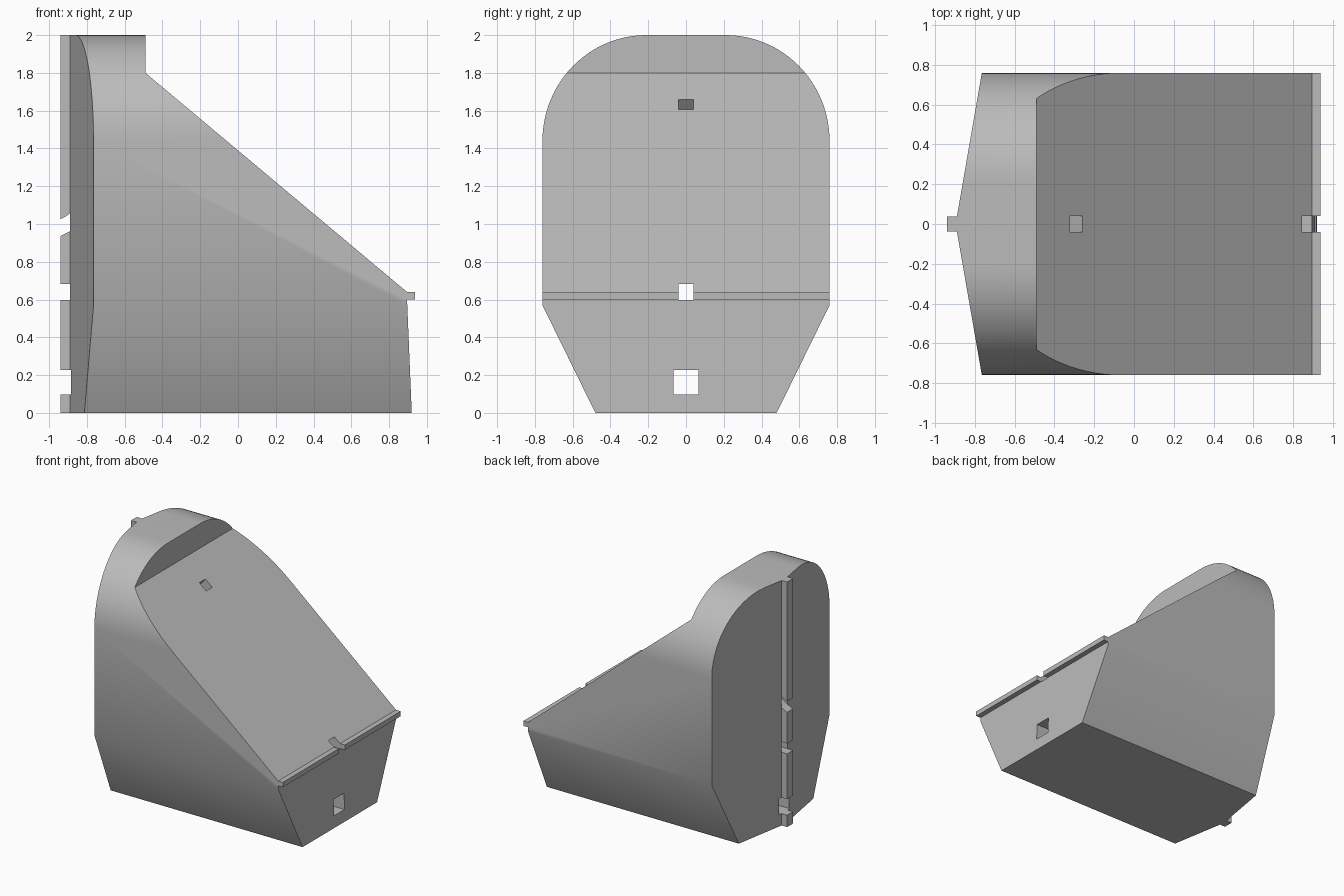
import bpy, bmesh, math
from mathutils import Vector
from mathutils.geometry import interpolate_bezier

if "Cube" in bpy.data.objects:
    bpy.data.objects.remove(bpy.data.objects["Cube"], do_unlink=True)

grey = bpy.data.materials.new("mid grey")
grey.use_nodes = True
colour = (0.5, 0.5, 0.5, 1)
grey.diffuse_color = colour
grey.node_tree.nodes["Principled BSDF"].inputs["Base Color"].default_value = colour


def prism(name, outline, axis, low, high):
    """Extrude a closed outline along one axis (0 = x, 1 = y, 2 = z)."""
    def place(p, depth):
        co = list(p)
        co.insert(axis, depth)
        return co
    bm = bmesh.new()
    face = bm.faces.new([bm.verts.new(place(p, low)) for p in outline])
    made = bmesh.ops.extrude_face_region(bm, geom=[face])["geom"]
    for v in made:
        if isinstance(v, bmesh.types.BMVert):
            v.co[axis] = high
    bmesh.ops.recalc_face_normals(bm, faces=bm.faces)
    mesh = bpy.data.meshes.new(name)
    bm.to_mesh(mesh)
    bm.free()
    mesh.materials.append(grey)
    obj = bpy.data.objects.new(name, mesh)
    bpy.context.collection.objects.link(obj)
    return obj


def combine(obj, tool, operation):
    mod = obj.modifiers.new(operation.lower(), "BOOLEAN")
    mod.operation, mod.solver, mod.object = operation, "EXACT", tool
    bpy.context.view_layer.objects.active = obj
    bpy.ops.object.modifier_apply(modifier=mod.name)
    bpy.data.objects.remove(tool, do_unlink=True)


# Cross-section: tapered foot, upright sides, rounded shoulders
half = [(0.48, 0), (0.76, 0.57)]
for i in range(25):
    a = math.radians(90 * i / 24)
    half.append((0.21 + 0.55 * math.cos(a), 1.44 + 0.56 * math.sin(a)))
section = half + [(-y, z) for y, z in reversed(half)]
body = prism("wedge_body", section, 0, -1.2, 1.2)

# Side outline: high back, long slope, thin front ledge
side = [(-1.1, -0.2), (0.928, -0.2), (0.895, 0.6), (0.937, 0.6), (0.937, 0.64),
        (0.895, 0.64), (-0.49, 1.8), (-0.49, 2.2), (-1.1, 2.2)]
combine(body, prism("side_outline", side, 1, -1, 1), "INTERSECT")

# Plan outline: shallow pointed back carrying a square rib
plan = [(-0.94, 0.038), (-0.89, 0.038), (-0.73, 0.96), (1.1, 0.96)]
plan += [(x, -y) for x, y in reversed(plan)]
combine(body, prism("plan_outline", plan, 2, -0.5, 2.5), "INTERSECT")

# Two straight channels running through the body
for name, w, low, high in (("lower_channel", 0.067, 0.097, 0.228),
                           ("ledge_channel", 0.039, 0.598, 0.682)):
    square = [(-w, low), (w, low), (w, high), (-w, high)]
    combine(body, prism(name, square, 0, -1.3, 1.3), "DIFFERENCE")

# Curved channel from the slope down to the back rib
start, bend, end = Vector((-0.29, 1.633)), Vector((-0.76, 1.069)), Vector((-0.915, 0.993))
path = interpolate_bezier(start, start.lerp(bend, 0.67), end.lerp(bend, 0.67), end, 16)
path = [Vector(p[:2]) for p in path]
path.insert(0, start + (start - bend).normalized() * 0.1)
path.append(end + (end - bend).normalized() * 0.1)
upper, lower = [], []
for i, p in enumerate(path):
    t = (path[min(i + 1, len(path) - 1)] - path[max(i - 1, 0)]).normalized()
    offset = Vector((-t.y, t.x)) * 0.04
    upper.append(p + offset)
    lower.append(p - offset)
combine(body, prism("curved_channel", upper + lower[::-1], 1, -0.039, 0.039), "DIFFERENCE")

# Smooth shoulders, sharp edges elsewhere
bpy.ops.object.select_all(action="DESELECT")
body.select_set(True)
bpy.context.view_layer.objects.active = body
bpy.ops.object.shade_smooth_by_angle(angle=math.radians(30))
